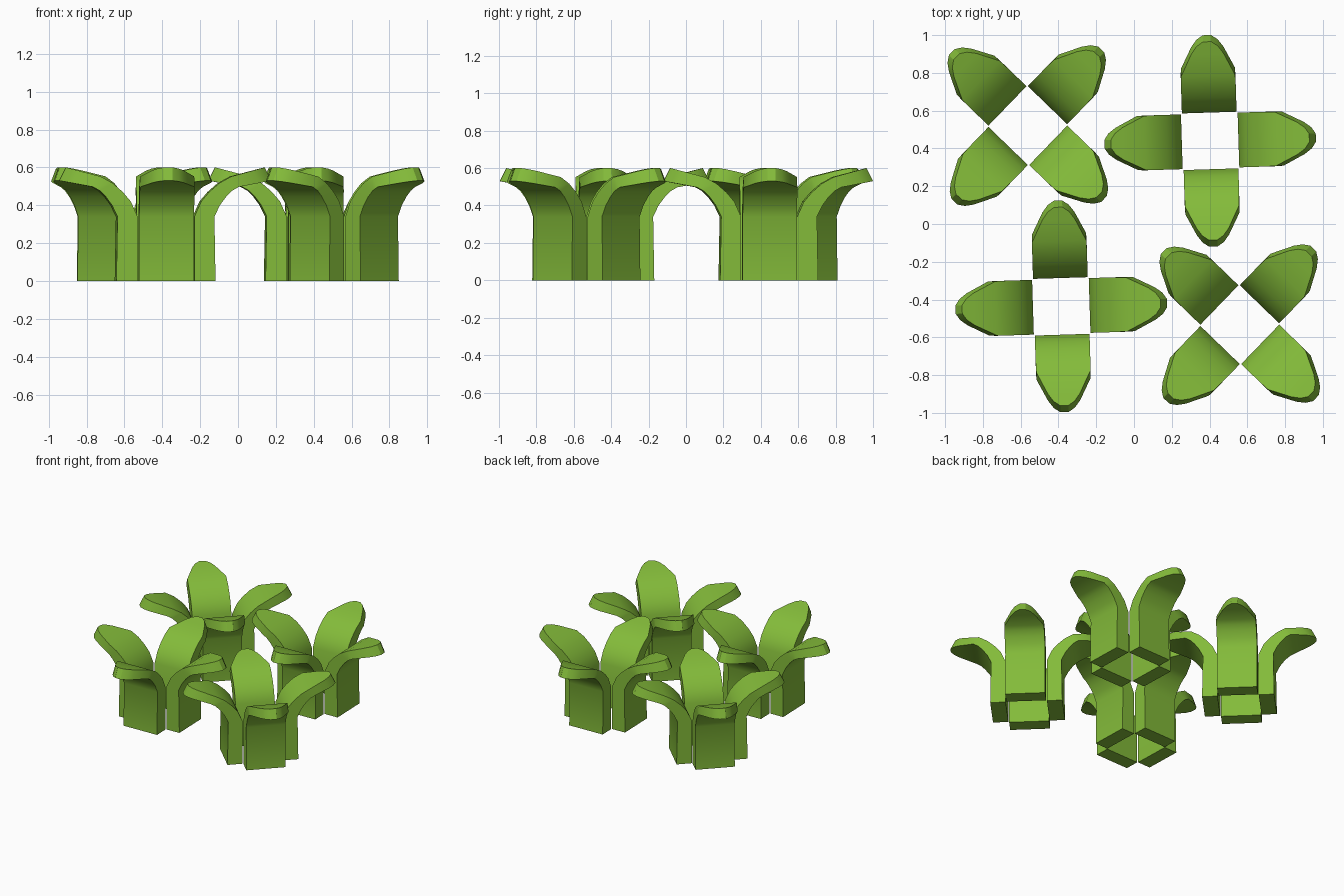
import bpy, bmesh, math
from mathutils import Matrix

if "Cube" in bpy.data.objects:
    bpy.data.objects.remove(bpy.data.objects["Cube"])

green = bpy.data.materials.new("leaf green")
green.diffuse_color = (0.23, 0.50, 0.042, 1)
green.use_nodes = True
green.node_tree.nodes["Principled BSDF"].inputs["Base Color"].default_value = green.diffuse_color

# Leaf stations: upper (radius, z), lower (radius, z), half width
STATIONS = [
    ((0.150, 0.00), (0.262, 0.00), 0.145),
    ((0.150, 0.34), (0.256, 0.34), 0.145),
    ((0.186, 0.42), (0.285, 0.40), 0.145),
    ((0.228, 0.47), (0.318, 0.445), 0.145),
    ((0.282, 0.517), (0.350, 0.477), 0.145),
    ((0.345, 0.552), (0.385, 0.497), 0.143),
]
# Tapering flat tip
for t, w in ((0.65, 0.085), (0.87, 0.056), (1.0, 0.022)):
    STATIONS.append(((0.345 + 0.18 * t, 0.552 + 0.048 * t),
                     (0.385 + 0.175 * t, 0.497 + 0.033 * t), w))


def leaf_cluster(name, cx, cy, turn):
    bm = bmesh.new()
    for k in range(4):
        m = (Matrix.Translation((cx, cy, 0))
             @ Matrix.Rotation(math.radians(turn + 90 * k), 4, 'Z'))
        rings = []
        for (ru, zu), (rl, zl), w in STATIONS:
            pts = ((ru, -w, zu), (ru, w, zu), (rl, w, zl), (rl, -w, zl))
            rings.append([bm.verts.new(m @ Matrix.Translation(p).translation) for p in pts])
        for a, b in zip(rings, rings[1:]):
            for i in range(4):
                j = (i + 1) % 4
                bm.faces.new((a[i], a[j], b[j], b[i]))
        bm.faces.new(rings[0])
        bm.faces.new(rings[-1])
    bmesh.ops.recalc_face_normals(bm, faces=bm.faces[:])
    me = bpy.data.meshes.new(name)
    bm.to_mesh(me)
    bm.free()
    me.materials.append(green)
    ob = bpy.data.objects.new(name, me)
    bpy.context.collection.objects.link(ob)
    # Smooth bend, sharp edges
    bpy.ops.object.select_all(action='DESELECT')
    ob.select_set(True)
    bpy.context.view_layer.objects.active = ob
    bpy.ops.object.shade_smooth_by_angle(angle=math.radians(30))


# Four clusters, alternating straight and diagonal
leaf_cluster("leaf_cluster_back_left", -0.562, 0.521, 46)
leaf_cluster("leaf_cluster_back_right", 0.403, 0.440, 1.8)
leaf_cluster("leaf_cluster_front_left", -0.385, -0.436, 1.8)
leaf_cluster("leaf_cluster_front_right", 0.560, -0.533, 46)
